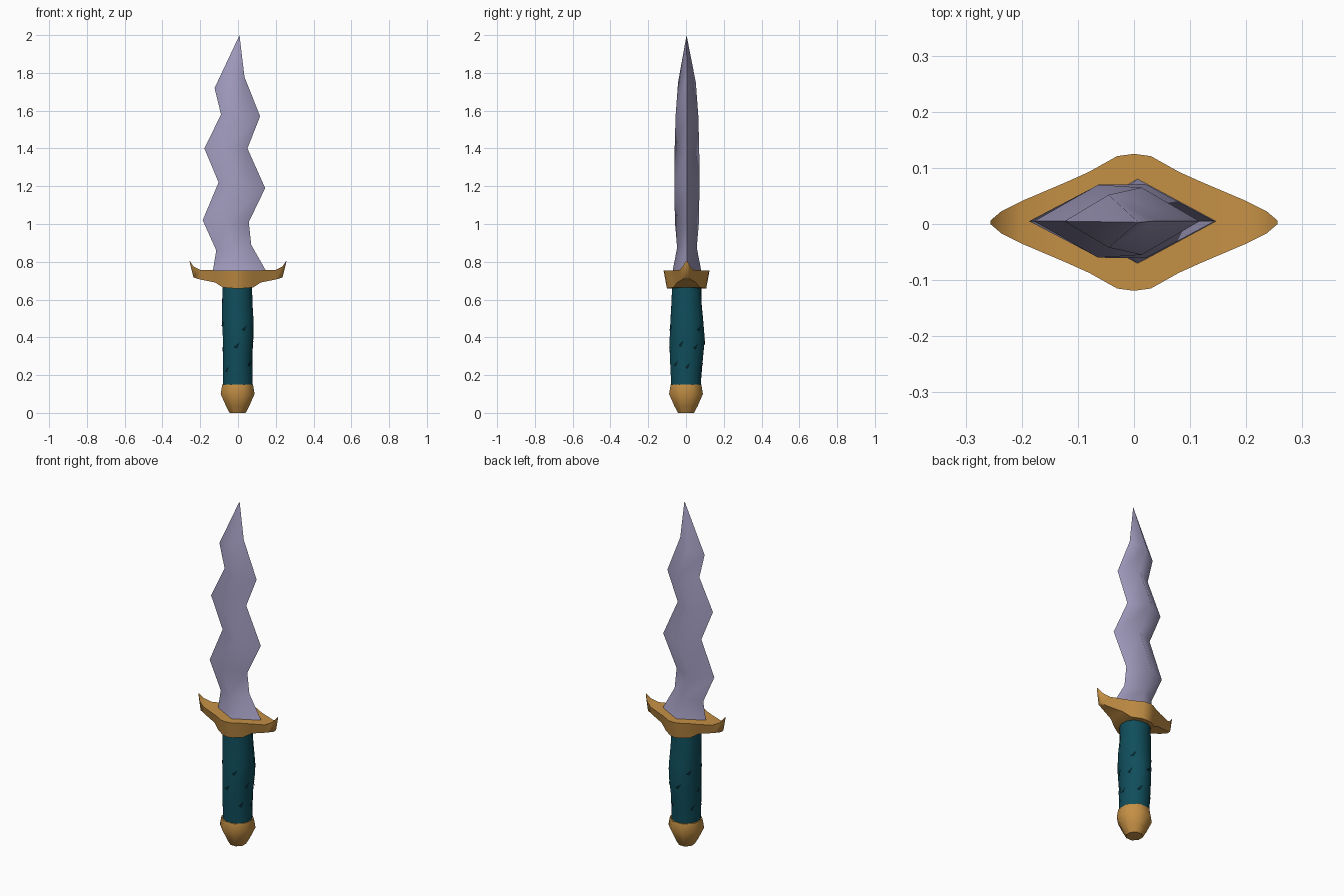
import bpy, math, random
from mathutils import Vector

cube = bpy.data.objects.get("Cube")
if cube:
    bpy.data.objects.remove(cube)


def material(name, rgb):
    m = bpy.data.materials.new(name)
    m.use_nodes = True
    m.diffuse_color = (*rgb, 1)
    m.node_tree.nodes["Principled BSDF"].inputs["Base Color"].default_value = (*rgb, 1)
    return m


steel = material("pale violet steel", (0.37, 0.34, 0.53))
gold = material("warm gold", (0.56, 0.28, 0.06))
teal = material("deep teal leather", (0.005, 0.075, 0.105))
dark = material("dark teal crease", (0.001, 0.018, 0.025))


def make_object(name, verts, faces, mat, angle):
    mesh = bpy.data.meshes.new(name)
    mesh.from_pydata(verts, [], faces)
    mesh.materials.append(mat)
    obj = bpy.data.objects.new(name, mesh)
    bpy.context.collection.objects.link(obj)
    bpy.ops.object.select_all(action='DESELECT')
    obj.select_set(True)
    bpy.context.view_layer.objects.active = obj
    bpy.ops.object.mode_set(mode='EDIT')
    bpy.ops.mesh.select_all(action='SELECT')
    bpy.ops.mesh.remove_doubles(threshold=0.0005)
    bpy.ops.mesh.normals_make_consistent(inside=False)
    bpy.ops.object.mode_set(mode='OBJECT')
    bpy.ops.object.shade_smooth_by_angle(angle=math.radians(angle))
    return obj


def loft(name, rings, mat, angle=75):
    """Skin a list of equal closed rings and cap both ends."""
    n = len(rings[0])
    verts = [p for ring in rings for p in ring]
    faces = [(r * n + i, r * n + (i + 1) % n, (r + 1) * n + (i + 1) % n, (r + 1) * n + i)
             for r in range(len(rings) - 1) for i in range(n)]
    faces += [tuple(range(n))[::-1], tuple(range(len(verts) - n, len(verts)))]
    return make_object(name, verts, faces, mat, angle)


# Wavy blade: left x, left z, right x, right z, half depth
blade_levels = [
    (-.135, .74, .155, .74, .078), (-.115, .86, .07, .89, .052),
    (-.187, 1.02, .057, 1.01, .064), (-.103, 1.22, .144, 1.19, .066),
    (-.178, 1.4, .05, 1.4, .065), (-.09, 1.58, .117, 1.57, .06),
    (-.124, 1.72, .034, 1.78, .047)]
rings = []
for lx, lz, rx, rz, d in blade_levels:
    cx, cz = (lx + rx) / 2, (lz + rz) / 2
    rings.append([(lx, .005, lz), (cx, .005 - d, cz), (rx, .005, rz), (cx, .005 + d, cz)])
rings.append([(.008, .003, 2.0)] * 4)
loft("blade", rings, steel)

# Guard: distance from centre, top half width, top z, bottom half width, bottom z
arm = [(.03, .118, .755, .1, .66), (.08, .09, .755, .07, .664), (.12, .072, .755, .05, .69),
       (.2, .038, .757, .022, .706), (.236, .02, .775, .012, .717), (.256, .003, .805, .003, .8)]
stations = [(-x, *rest) for x, *rest in reversed(arm)] + [(0, .122, .755, .104, .658)] + arm
guard_rings = [[(x, -t + .003, zt), (x, t + .003, zt), (x, b + .003, zb), (x, -b + .003, zb)]
               for x, t, zt, b, zb in stations]
loft("guard", guard_rings, gold, 60)


def turned_ring(z, rx, ry, cx=0, cy=0, sides=8, wobble=0, turn=0):
    ring = []
    for i in range(sides):
        a = math.tau * (i + .5) / sides + turn
        k = 1 + random.uniform(-wobble, wobble)
        ring.append((cx + rx * k * math.cos(a), cy + ry * k * math.sin(a), z))
    return ring


# Leather grip: slightly lumpy column
random.seed(4)
grip_levels = [(.13, .08, .08, 0, 0), (.2, .08, .083, -.002, 0), (.3, .08, .09, -.003, .003),
               (.39, .082, .096, 0, .005), (.49, .086, .09, 0, .004),
               (.58, .084, .082, -.004, .003), (.67, .08, .08, -.004, .003)]
loft("grip", [turned_ring(z, rx, ry, cx, cy, 12, .025) for z, rx, ry, cx, cy in grip_levels],
     teal)

# Pommel: faceted cap tapering to a small flat end
loft("pommel", [turned_ring(z, r, r, -.002) for z, r in
                ((0, .046), (.035, .066), (.1, .097), (.15, .088))], gold, 60)

# Small creases in the leather, laid around the grip as thin slivers
grip = bpy.data.objects["grip"]
verts, faces = [], []
for i in range(14):
    a = math.tau * i / 14 + random.uniform(-.15, .15)
    z = .25 + .2 * (i % 3) / 2 + random.uniform(-.02, .03)
    first = len(verts)
    for da, dz in ((-.17, -.012), (.05, -.018), (.2, .015), (.08, .008)):
        p = Vector((math.cos(a + da), math.sin(a + da), 0))
        hit, spot, normal, _ = grip.ray_cast(p * .4 + Vector((0, 0, z + dz)), -p)
        verts.append(spot + normal * .004)
    faces.append(tuple(range(first, first + 4)))
make_object("grip_creases", verts, faces, dark, 30)
